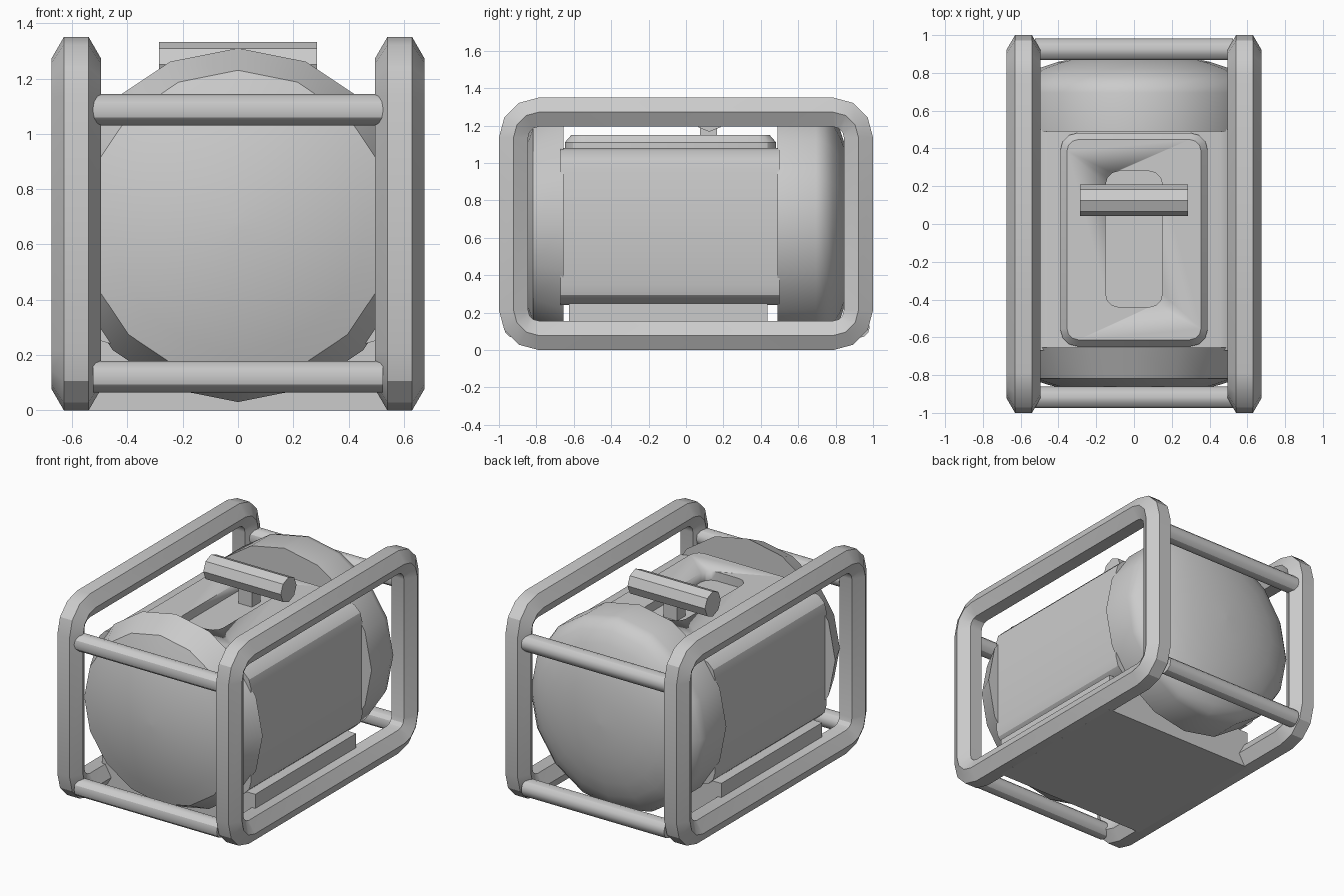
import bpy, bmesh, math
from mathutils import Vector, Matrix

old = bpy.data.objects.get("Cube")
if old:
    bpy.data.objects.remove(old, do_unlink=True)

GREY = (0.6, 0.6, 0.6, 1)
grey = bpy.data.materials.new("plain grey")
grey.use_nodes = True
grey.diffuse_color = GREY
grey.node_tree.nodes["Principled BSDF"].inputs["Base Color"].default_value = GREY
AXIS_Z = 0.67  # height of the tank's axis


def finish(name, bm, smooth=True):
    bmesh.ops.recalc_face_normals(bm, faces=bm.faces)
    mesh = bpy.data.meshes.new(name)
    bm.to_mesh(mesh)
    bm.free()
    mesh.materials.append(grey)
    ob = bpy.data.objects.new(name, mesh)
    bpy.context.collection.objects.link(ob)
    if smooth:
        bpy.ops.object.select_all(action="DESELECT")
        ob.select_set(True)
        bpy.context.view_layer.objects.active = ob
        bpy.ops.object.shade_smooth_by_angle(angle=math.radians(30))
    return ob


def bridge(bm, rings, closed=False):
    """Skin a list of equal vertex rings; cap the ends when open."""
    n = len(rings[0])
    pairs = list(zip(rings, rings[1:]))
    if closed:
        pairs.append((rings[-1], rings[0]))
    else:
        bm.faces.new(rings[0])
        bm.faces.new(rings[-1])
    for a, b in pairs:
        for i in range(n):
            j = (i + 1) % n
            bm.faces.new((a[i], a[j], b[j], b[i]))


def rounded_rect(w, h, r, steps):
    """Corner arcs of a rectangle with half sizes w, h: (u, v, angle)."""
    pts = []
    for k, (su, sv) in enumerate([(1, 1), (-1, 1), (-1, -1), (1, -1)]):
        for s in range(steps + 1):
            a = math.pi / 2 * (k + s / steps)
            pts.append((su * (w - r) + r * math.cos(a),
                        sv * (h - r) + r * math.sin(a), a))
    return pts


def lathe(name, profile, sides=16):
    """Turn (radius, y) points about the tank's axis."""
    bm = bmesh.new()
    rings = []
    for r, y in profile:
        ring = []
        for i in range(sides):
            a = math.tau * i / sides
            ring.append(bm.verts.new((r * math.sin(a), y, AXIS_Z + r * math.cos(a))))
        rings.append(ring)
    bridge(bm, rings)
    return finish(name, bm)


def bar(name, half, radius, y, z, sides):
    """Cylinder lying along x."""
    bm = bmesh.new()
    m = Matrix.Translation((0, y, z)) @ Matrix.Rotation(math.pi / 2, 4, "Y")
    bmesh.ops.create_cone(bm, cap_ends=True, segments=sides, radius1=radius,
                          radius2=radius, depth=2 * half, matrix=m)
    return finish(name, bm)


def box(name, size, centre):
    bm = bmesh.new()
    m = Matrix.Translation(centre) @ Matrix.Diagonal((*size, 1))
    bmesh.ops.create_cube(bm, size=1, matrix=m)
    return finish(name, bm, False)


def slab(name, cy, layers, steps):
    """Stack of rounded rectangles (half x, half y, corner, z)."""
    bm = bmesh.new()
    bridge(bm, [[bm.verts.new((u, cy + v, z)) for u, v, _ in rounded_rect(w, h, r, steps)]
                for w, h, r, z in layers])
    return finish(name, bm)


# Side frames: hexagonal tube swept round a rounded rectangle
TUBE = 0.09
for side, sx in (("left", 1), ("right", -1)):
    bm = bmesh.new()
    rings = []
    for y, z, a in rounded_rect(0.922, 0.597, 0.135, 3):
        out = Vector((0, math.cos(a), math.sin(a)))
        centre = Vector((sx * 0.585, y, z + 0.675))
        rings.append([bm.verts.new(centre + out * TUBE * math.sin(t)
                                   + Vector((TUBE * math.cos(t), 0, 0)))
                      for t in (math.tau * i / 6 for i in range(6))])
    bridge(bm, rings, closed=True)
    finish(side + "_frame", bm)

# Cross bars between the frames
for end, y in (("front", -0.917), ("back", 0.925)):
    for level, z in (("upper", 1.087), ("lower", 0.122)):
        bar(f"{end}_{level}_bar", 0.525, 0.057, y, z, 12)

# Tank body: rounded box running between the end caps
bm = bmesh.new()
section = rounded_rect(0.565, 0.42, 0.11, 3)
bridge(bm, [[bm.verts.new((u, y, 0.66 + v)) for u, v, _ in section]
            for y in (-0.67, 0.5)])
finish("tank_body", bm)

# Front cap: tapered collar and shallow dome
front = [(0.3, -0.655), (0.64, -0.655), (0.56, -0.817)]
for r in (0.46, 0.35, 0.23, 0.11, 0.01):
    front.append((r, -0.817 - 0.1 * (1 - (r / 0.56) ** 2)))
lathe("front_cap", front)

# Back cap: straight collar and deeper dome
back = [(0.3, 0.49), (0.64, 0.49), (0.64, 0.695)]
for i in range(1, 8):
    t = math.pi / 2 * i / 7.1
    back.append((0.64 * math.cos(t), 0.695 + 0.21 * math.sin(t)))
lathe("back_cap", back)

# Top pad with a sunken slot
pad = slab("top_pad", -0.083, [(0.39, 0.565, 0.09, 1.0), (0.39, 0.565, 0.09, 1.11),
                               (0.355, 0.53, 0.06, 1.15)], 3)
cutter = slab("slot_cutter", -0.08, [(0.15, 0.36, 0.07, 1.09), (0.15, 0.36, 0.07, 1.3)], 3)
cut = pad.modifiers.new("slot", "BOOLEAN")
cut.operation = "DIFFERENCE"
cut.solver = "EXACT"
cut.object = cutter
bpy.context.view_layer.objects.active = pad
bpy.ops.object.modifier_apply(modifier="slot")
bpy.data.objects.remove(cutter, do_unlink=True)

# Handle on its stem
box("handle_stem", (0.1, 0.09, 0.18), (0, 0.12, 1.16))
bar("handle_grip", 0.285, 0.083, 0.125, 1.25, 8)

# Base block between the frames
box("base_block", (1.13, 1.06, 0.25), (0, -0.095, 0.125))
